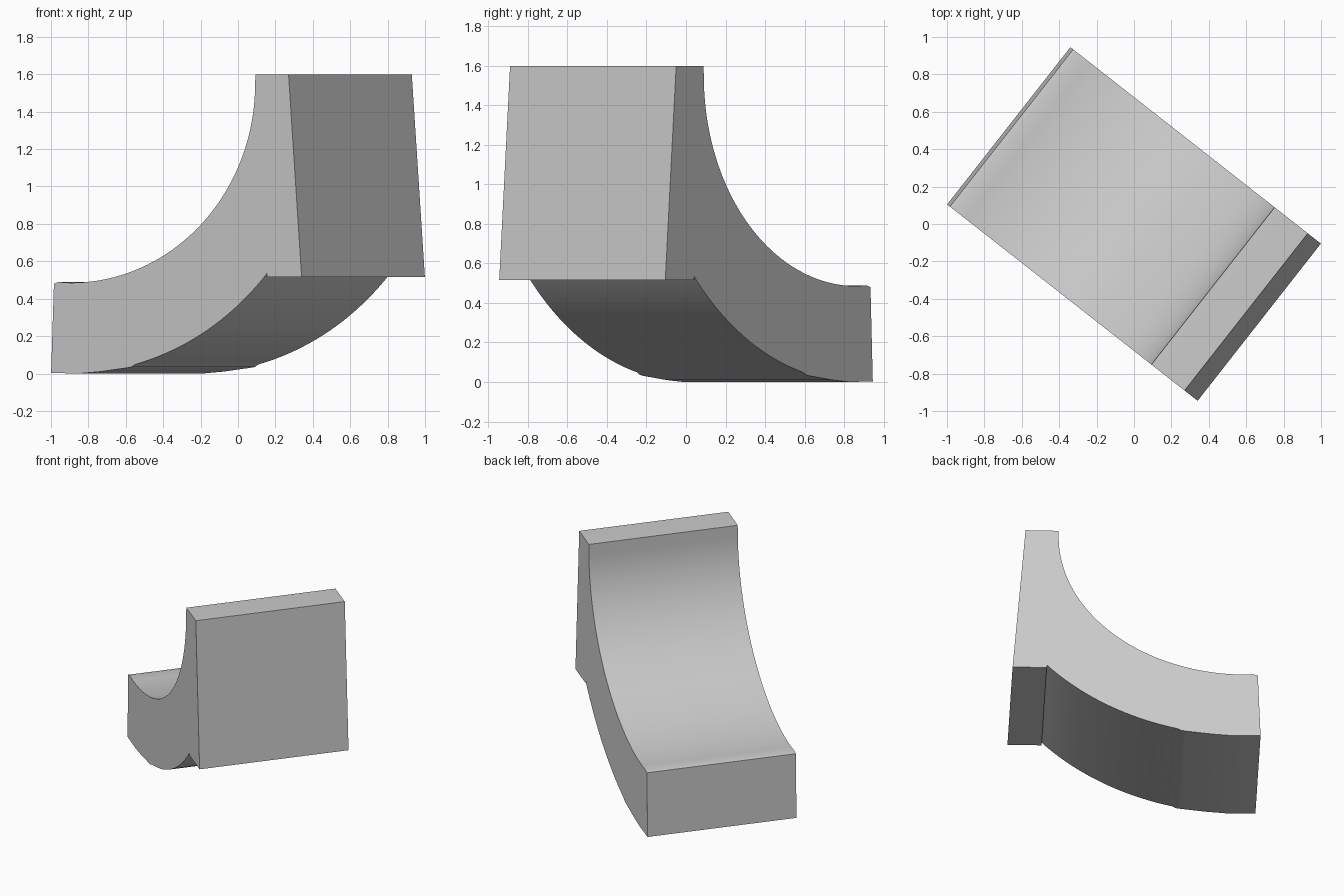
import bpy, bmesh, math
from mathutils import Matrix

if "Cube" in bpy.data.objects:
    bpy.data.objects.remove(bpy.data.objects["Cube"])


def arc(cu, cz, a, b, u0, u1, n):
    """Lower-right elliptical arc sampled by angle from u0 to u1."""
    t0, t1 = math.asin((u0 - cu) / a), math.asin((u1 - cu) / a)
    pts = []
    for i in range(n + 1):
        t = t0 + (t1 - t0) * i / n
        pts.append((cu + a * math.sin(t), cz - b * math.cos(t)))
    return pts


# side profile (length, height): base, outer curve, back block, top, inner curve
profile = [(-0.851, 0.003), (-0.66, 0.0), (-0.52, 0.01), (-0.34, 0.03), (-0.305, 0.035)]
profile += arc(-0.72, 1.55, 1.767, 1.55, -0.28, 0.616, 20)
profile += [(0.617, 0.515), (0.851, 0.515), (0.762, 1.6), (0.60, 1.6), (0.537, 1.598)]
profile += arc(-0.72, 1.55, 1.255, 1.065, 0.535, -0.72, 40)
profile += [(-0.80, 0.489), (-0.832, 0.48)]

# extrude the profile across the width
half = 0.534
bm = bmesh.new()
face = bm.faces.new([bm.verts.new((u, -half, z)) for u, z in profile])
ext = bmesh.ops.extrude_face_region(bm, geom=[face])
new_verts = [g for g in ext["geom"] if isinstance(g, bmesh.types.BMVert)]
bmesh.ops.translate(bm, verts=new_verts, vec=(0, 2 * half, 0))
bmesh.ops.recalc_face_normals(bm, faces=bm.faces)

# turn the piece to its diagonal heading
bmesh.ops.transform(bm, matrix=Matrix.Rotation(math.atan2(-0.617, 0.787), 4, 'Z'), verts=bm.verts)

mesh = bpy.data.meshes.new("curved_bracket")
bm.to_mesh(mesh)
bm.free()
bracket = bpy.data.objects.new("curved_bracket", mesh)
bpy.context.collection.objects.link(bracket)
bpy.context.view_layer.objects.active = bracket
bracket.select_set(True)
bpy.ops.object.shade_smooth_by_angle(angle=math.radians(30))
